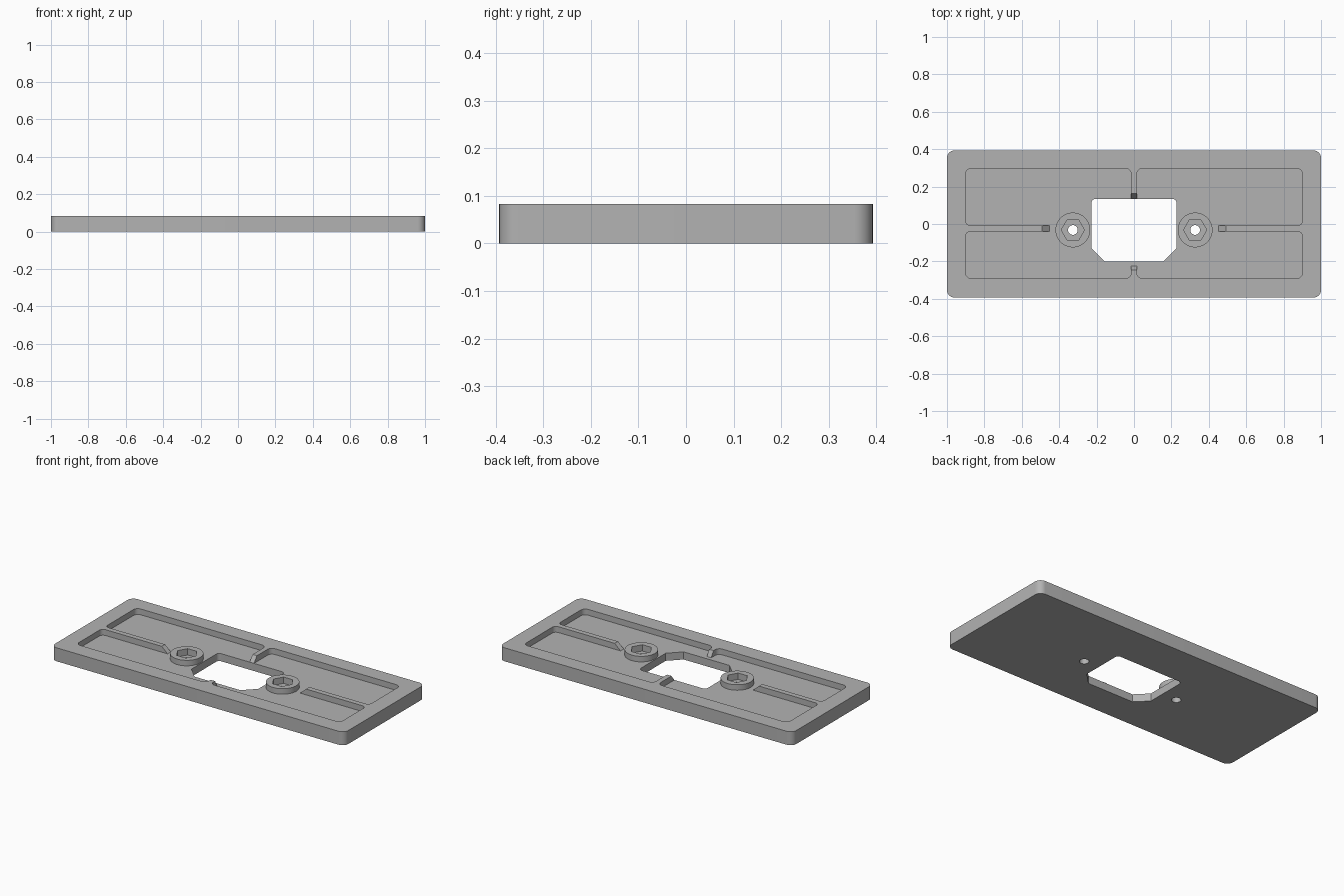
import bpy, bmesh, math
from mathutils import Vector

if "Cube" in bpy.data.objects:
    bpy.data.objects.remove(bpy.data.objects["Cube"])

grey = bpy.data.materials.new("plain_grey")
grey.use_nodes = True
GREY = (0.45, 0.45, 0.45, 1)
grey.diffuse_color = GREY
grey.node_tree.nodes["Principled BSDF"].inputs["Base Color"].default_value = GREY

TOP, FLOOR, HALF_Y = 0.083, 0.047, 0.393
BOSS_X, BOSS_Y = 0.327, -0.032


def fillet(corners, steps=8):
    """Round each (x, y, radius) corner of a polygon of right angles."""
    out = []
    for i, (x, y, r) in enumerate(corners):
        p = Vector((x, y))
        if not r:
            out.append(p)
            continue
        a = (Vector(corners[i - 1][:2]) - p).normalized() * r
        b = (Vector(corners[(i + 1) % len(corners)][:2]) - p).normalized() * r
        for k in range(steps + 1):
            t = k / steps * math.pi / 2
            out.append(p + a * (1 - math.sin(t)) + b * (1 - math.cos(t)))
    return out


def ring(x, y, radius, sides):
    return [(x + radius * math.cos(math.tau * k / sides),
             y + radius * math.sin(math.tau * k / sides)) for k in range(sides)]


def prism(name, points, offset, to_3d=lambda p, h: (p[0], p[1], h)):
    """Extrude a closed outline between two heights."""
    bm = bmesh.new()
    low, high = ([bm.verts.new(to_3d(p, h)) for p in points] for h in offset)
    bm.faces.new(low)
    bm.faces.new(high)
    for i in range(len(low)):
        bm.faces.new((low[i - 1], low[i], high[i], high[i - 1]))
    bmesh.ops.recalc_face_normals(bm, faces=bm.faces)
    mesh = bpy.data.meshes.new(name)
    bm.to_mesh(mesh)
    bm.free()
    mesh.materials.append(grey)
    ob = bpy.data.objects.new(name, mesh)
    bpy.context.collection.objects.link(ob)
    return ob


def combine(target, tool, operation):
    """Apply a boolean and discard the tool."""
    bpy.context.view_layer.objects.active = target
    mod = target.modifiers.new("cut", "BOOLEAN")
    mod.operation, mod.object, mod.solver = operation, tool, "EXACT"
    bpy.ops.object.modifier_apply(modifier=mod.name)
    bpy.data.objects.remove(tool)


# Plate with rounded corners
plate = prism("plate", fillet([(-1, -HALF_Y, 0.04), (1, -HALF_Y, 0.04),
                               (1, HALF_Y, 0.04), (-1, HALF_Y, 0.04)]), (0, TOP))


# Shallow pocket: four quadrants separated by ribs growing in from the rim
def quadrant(side, rib_y, edge_y, end_y):
    return [(side * 0.455, rib_y, 0), (side * 0.9, rib_y, 0.025),
            (side * 0.9, edge_y, 0.03), (side * 0.015, edge_y, 0.03),
            (side * 0.015, end_y, 0)]


upper, lower = (-0.008, 0.297, 0.163), (-0.04, -0.291, -0.246)
pocket = (quadrant(1, *upper) + quadrant(-1, *upper)[::-1]
          + quadrant(-1, *lower) + quadrant(1, *lower)[::-1])
# Side ribs stop where their sloped ends begin
pocket = [(math.copysign(0.492, x) if abs(x) == 0.455 else x, y, r) for x, y, r in pocket]
combine(plate, prism("pocket", fillet(pocket), (FLOOR, 0.2)), "DIFFERENCE")

# Round bosses with hexagonal nut seats and bolt holes
for side in (-1, 1):
    x = side * BOSS_X
    combine(plate, prism("boss", ring(x, BOSS_Y, 0.093, 48), (0.02, TOP - 0.002)), "UNION")
    combine(plate, prism("nut_seat", ring(x, BOSS_Y, 0.062, 6), (0.042, 0.2)), "DIFFERENCE")
    combine(plate, prism("bolt_hole", ring(x, BOSS_Y, 0.026, 32), (-0.1, 0.2)), "DIFFERENCE")

# Central opening with two cut corners
opening = [(-0.228, -0.128, 0), (-0.156, -0.2, 0), (0.156, -0.2, 0),
           (0.228, -0.128, 0), (0.228, 0.134, 0.022), (-0.228, 0.134, 0.022)]
combine(plate, prism("opening", fillet(opening), (-0.1, 0.2)), "DIFFERENCE")


# Sloped ends of the ribs
def rib_end(name, start, end, across, along_x):
    place = (lambda p, h: (p[0], h, p[1])) if along_x else (lambda p, h: (h, p[0], p[1]))
    return prism(name, [(start, FLOOR), (end, FLOOR), (start, TOP)], across, place)


rib_end("left_rib_end", 0.492, 0.452, (-0.04, -0.008), True)
rib_end("right_rib_end", -0.492, -0.452, (-0.04, -0.008), True)
rib_end("back_rib_end", 0.163, 0.135, (-0.015, 0.015), False)
rib_end("front_rib_end", -0.246, -0.225, (-0.015, 0.015), False)

bpy.ops.object.select_all(action="DESELECT")
plate.select_set(True)
bpy.context.view_layer.objects.active = plate
bpy.ops.object.shade_smooth_by_angle(angle=math.radians(30))
